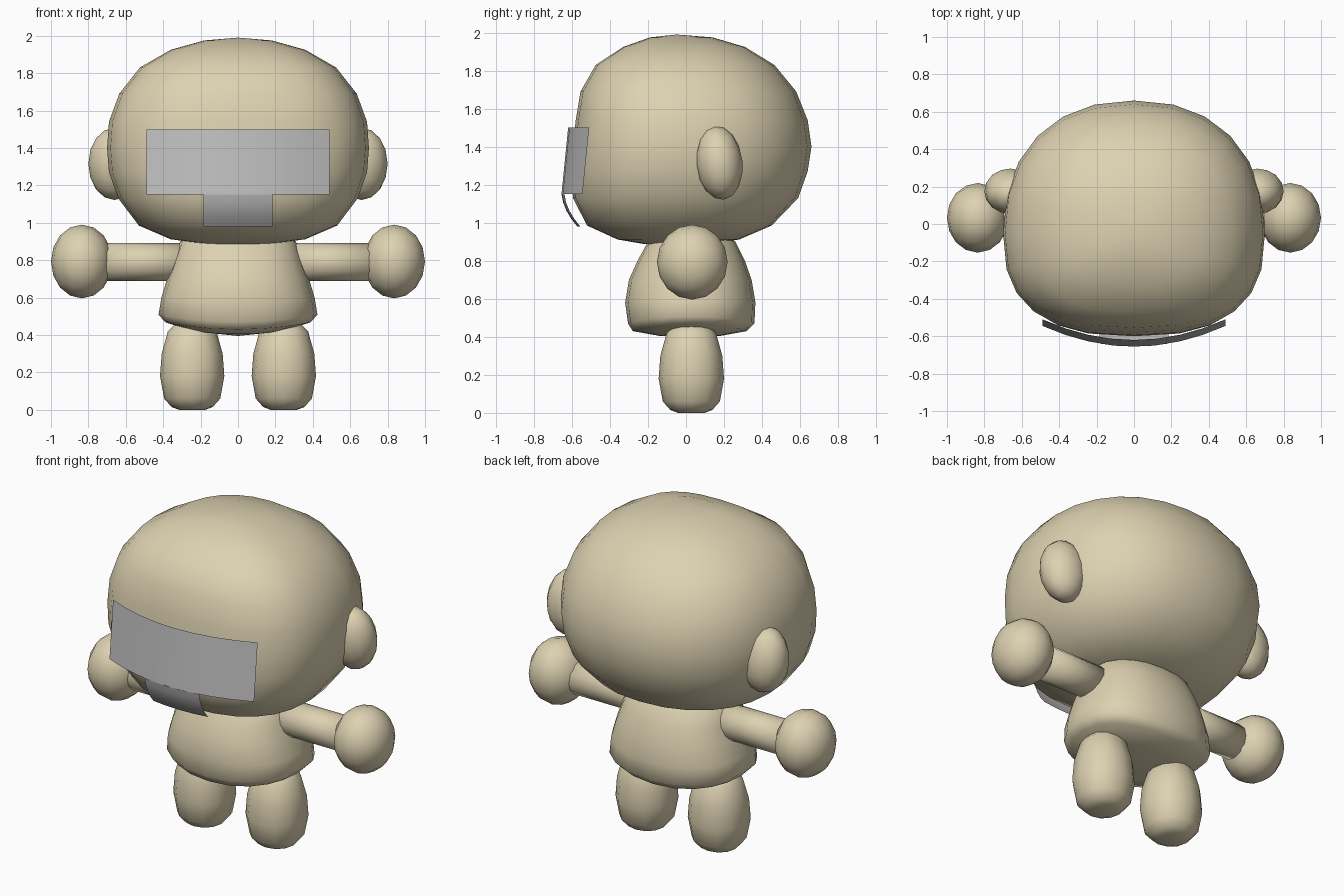
import bpy, bmesh, math
from mathutils import Matrix

if "Cube" in bpy.data.objects:
    bpy.data.objects.remove(bpy.data.objects["Cube"])


def material(name, rgb):
    m = bpy.data.materials.new(name)
    m.diffuse_color = (*rgb, 1)
    m.use_nodes = True
    m.node_tree.nodes["Principled BSDF"].inputs["Base Color"].default_value = m.diffuse_color
    return m


TAN = material("warm tan", (0.72, 0.64, 0.44))
GREY = material("visor grey", (0.52, 0.52, 0.52))


def finish(bm, name, mat, recalc=True):
    if recalc:
        bmesh.ops.recalc_face_normals(bm, faces=bm.faces)
    for f in bm.faces:
        f.smooth = True
    me = bpy.data.meshes.new(name)
    bm.to_mesh(me)
    bm.free()
    me.materials.append(mat)
    ob = bpy.data.objects.new(name, me)
    bpy.context.collection.objects.link(ob)
    return ob


def signed_pow(v, p):
    return math.copysign(abs(v) ** p, v)


def loft(name, rings, bottom, top, cy, n_front, n_back, sides, cx=0, lift=0):
    """Rings are (z, half width, front y, back y); lift raises low side edges."""
    bm = bmesh.new()
    loops = []
    for z, hx, y0, y1 in rings:
        loop = []
        for i in range(sides):
            t = 2 * math.pi * i / sides
            c, s = math.cos(t), math.sin(t)
            n = n_front if s < 0 else n_back
            x = hx * signed_pow(c, 2 / n)
            y = cy + (cy - y0 if s < 0 else y1 - cy) * signed_pow(s, 2 / n)
            dz = lift * (x / 0.43) ** 2 * max(0, (0.7 - z) / 0.27)
            loop.append(bm.verts.new((cx + x, y, z + dz)))
        loops.append(loop)
    for a, b in zip(loops, loops[1:]):
        for i in range(sides):
            j = (i + 1) % sides
            bm.faces.new((a[i], a[j], b[j], b[i]))
    for loop, z in ((loops[0], bottom), (loops[-1], top)):
        pole = bm.verts.new((cx, cy, z))
        for i in range(sides):
            bm.faces.new((loop[i], loop[(i + 1) % sides], pole))
    return finish(bm, name, TAN)


def round_block(name, centre, radii, tilt=0):
    """Cube rounded into a ball, then fitted to the given radii."""
    bm = bmesh.new()
    bmesh.ops.create_cube(bm, size=2)
    bmesh.ops.subdivide_edges(bm, edges=bm.edges[:], cuts=3, use_grid_fill=True)
    for v in bm.verts:
        x, y, z = (math.tan(c * math.pi / 4) for c in v.co)
        v.co = (x, y, z)
        v.co.normalize()
    bmesh.ops.transform(bm, verts=bm.verts, matrix=Matrix.Translation(centre)
                        @ Matrix.Rotation(tilt, 4, 'X')
                        @ Matrix.Diagonal((*radii, 1)))
    return finish(bm, name, TAN)


# Head: flatter in front, rounder behind
loft("head", [
    (0.888, 0.19, -0.22, 0.12), (0.912, 0.36, -0.36, 0.28),
    (0.985, 0.53, -0.52, 0.45), (1.13, 0.64, -0.595, 0.59),
    (1.27, 0.69, -0.60, 0.64), (1.40, 0.70, -0.595, 0.66),
    (1.54, 0.69, -0.58, 0.64), (1.69, 0.635, -0.555, 0.58),
    (1.83, 0.525, -0.475, 0.465), (1.925, 0.36, -0.33, 0.31),
    (1.975, 0.18, -0.19, 0.14)], 0.88, 1.99, -0.05, 2.6, 2.25, 24)

# Torso: bell shape with a rim that rises at the sides
loft("torso", [
    (0.405, 0.22, -0.14, 0.18), (0.43, 0.385, -0.28, 0.32),
    (0.47, 0.425, -0.305, 0.36), (0.58, 0.41, -0.32, 0.365),
    (0.70, 0.38, -0.30, 0.345), (0.80, 0.345, -0.255, 0.31),
    (0.90, 0.31, -0.20, 0.26), (0.96, 0.22, -0.14, 0.19)],
    0.395, 0.98, 0.025, 2.3, 2.3, 20, lift=0.045)

for side, s in (("left", 1), ("right", -1)):
    # Legs: tapered capsules with flat soles
    leg = [(0.0, 0.07), (0.015, 0.11), (0.06, 0.15), (0.18, 0.172),
           (0.30, 0.163), (0.42, 0.13), (0.47, 0.08)]
    loft(side + "_leg", [(z, r, 0.028 - r, 0.028 + r) for z, r in leg],
         0.0, 0.485, 0.028, 2.15, 2.15, 12, cx=s * 0.245)

    # Arms: straight tubes along x
    bm = bmesh.new()
    bmesh.ops.create_cone(bm, cap_ends=True, segments=12, radius1=0.102,
                          radius2=0.102, depth=0.52)
    bmesh.ops.transform(bm, verts=bm.verts,
                        matrix=Matrix.Translation((s * 0.49, 0.032, 0.79))
                        @ Matrix.Rotation(math.pi / 2, 4, 'Y'))
    finish(bm, side + "_arm", TAN)

    # Hands and ears
    round_block(side + "_hand", (s * 0.835, 0.033, 0.793), (0.165, 0.186, 0.197))
    round_block(side + "_ear", (s * 0.66, 0.175, 1.315), (0.14, 0.122, 0.195), 0.12)


def visor_y(x, z):
    """Curved visor surface, bending back under the nose plate."""
    y = -0.62 - 0.10 * (1.5 - z) + 0.46 * x * x
    if z < 1.15:
        d = 1.15 - z
        y += 0.2 * d + 2.3 * d * d
    return y


def plate(name, half, z0, z1, cols, rows):
    bm = bmesh.new()
    grid = []
    for r in range(rows + 1):
        z = z0 + (z1 - z0) * r / rows
        xs = [half * (2 * c / cols - 1) for c in range(cols + 1)]
        grid.append([bm.verts.new((x, visor_y(x, z), z)) for x in xs])
    for a, b in zip(grid, grid[1:]):
        for c in range(cols):
            bm.faces.new((a[c], a[c + 1], b[c + 1], b[c]))
    return finish(bm, name, GREY, recalc=False)


# Visor band and nose plate
plate("visor_band", 0.49, 1.15, 1.5, 8, 2)
plate("nose_plate", 0.185, 0.98, 1.15, 4, 4)
